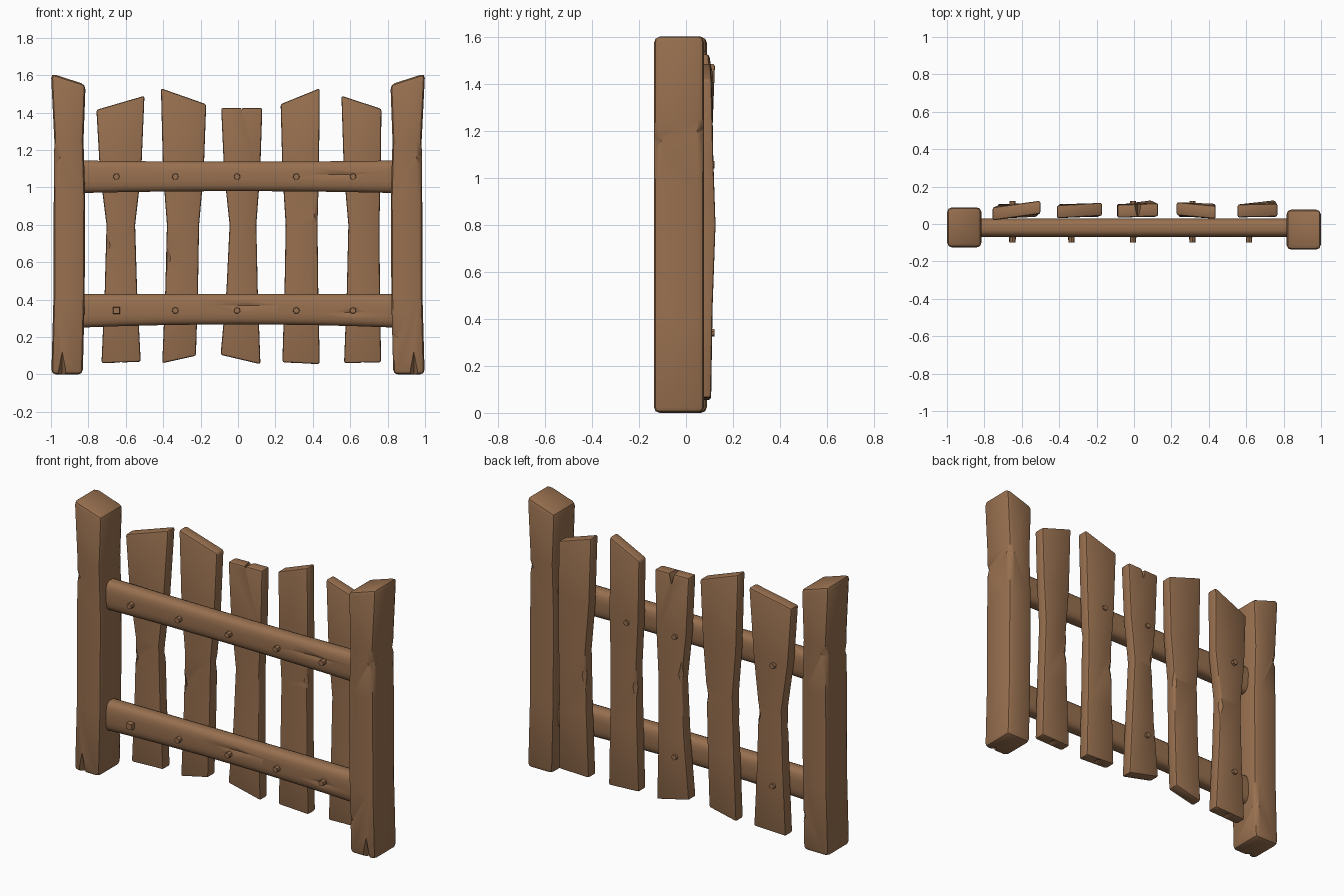
import bpy, bmesh, math, random
from mathutils import Vector, Matrix

if "Cube" in bpy.data.objects:
    bpy.data.objects.remove(bpy.data.objects["Cube"])

random.seed(4)
wood = bpy.data.materials.new("brown wood")
wood.diffuse_color = (0.314, 0.162, 0.079, 1)
wood.use_nodes = True
wood.node_tree.nodes["Principled BSDF"].inputs["Base Color"].default_value = wood.diffuse_color


def finish(ob):
    ob.data.materials.clear()
    ob.data.materials.append(wood)
    ob.data.shade_smooth()
    ob.data.set_sharp_from_angle(angle=math.radians(35))


def to_object(name, bm):
    bmesh.ops.recalc_face_normals(bm, faces=bm.faces[:])
    me = bpy.data.meshes.new(name)
    bm.to_mesh(me)
    bm.free()
    ob = bpy.data.objects.new(name, me)
    bpy.context.collection.objects.link(ob)
    return ob


def loft(name, sections):
    """Skin closed point loops that all have the same count."""
    bm = bmesh.new()
    loops = [[bm.verts.new(p) for p in s] for s in sections]
    n = len(loops[0])
    for a, b in zip(loops, loops[1:]):
        for i in range(n):
            bm.faces.new((a[i], a[(i + 1) % n], b[(i + 1) % n], b[i]))
    bm.faces.new(loops[0])
    bm.faces.new(loops[-1])
    return to_object(name, bm)


def carve(ob, nicks, bevel=0):
    """Soften the edges, then chip out diamond shaped nicks (centre, half size)."""
    cutters = []
    if bevel:
        m = ob.modifiers.new("soft edges", 'BEVEL')
        m.width, m.segments = bevel, 2
        m.limit_method, m.angle_limit = 'ANGLE', math.radians(40)
    for pos, size in nicks:
        bm = bmesh.new()
        bmesh.ops.create_cube(bm, size=2)
        bm.clear()
        tips = []
        for axis in range(3):
            for sign in (1, -1):
                p = Vector(pos)
                p[axis] += sign * size[axis]
                tips.append(bm.verts.new(p))
        bmesh.ops.convex_hull(bm, input=tips)
        cut = to_object("nick_cutter", bm)
        cut.hide_render = True
        cutters.append(cut)
        m = ob.modifiers.new("nick", 'BOOLEAN')
        m.operation, m.solver, m.object = 'DIFFERENCE', 'EXACT', cut
    dg = bpy.context.evaluated_depsgraph_get()
    dg.update()
    me = bpy.data.meshes.new_from_object(ob.evaluated_get(dg))
    ob.modifiers.clear()
    ob.data = me
    for c in cutters:
        bpy.data.objects.remove(c)
    finish(ob)


# Posts: mirrored, taller on the outside, with chipped corners and a split foot
for name, s, y in (("left_post", -1, -0.018), ("right_post", 1, -0.03)):
    rows = [(0.83, 0.998, 0, 0), (0.82, 0.987, 0.4, 0.4), (0.817, 0.985, 0.95, 0.95),
            (0.826, 0.982, 1.25, 1.25), (0.815, 1.0, 1.55, 1.61)]
    post = loft(name, [[(s * a, y - 0.107, za), (s * b, y - 0.107, zb),
                        (s * b, y + 0.107, zb), (s * a, y + 0.107, za)] for a, b, za, zb in rows])
    chip = (0.033, 0.033, 0.08)
    carve(post, [((s * 0.985, y - 0.107, 1.16), chip), ((s * 0.985, y + 0.107, 1.2), chip),
                 ((s * 0.82, y + s * -0.107, 0.2), chip),
                 ((s * 0.94, y - 0.11, 0), (0.025, 0.05, 0.13))], 0.025)

# Planks: left and right edge at foot, waist and head, then foot and head heights, head twist
planks = [
    ((-0.73, -0.52), (-0.703, -0.55), (-0.757, -0.50), (0.06, 0.068), (1.415, 1.49), 0.018),
    ((-0.405, -0.225), (-0.38, -0.208), (-0.412, -0.17), (0.06, 0.1), (1.53, 1.445), 0.007),
    ((-0.093, 0.12), (-0.045, 0.098), (-0.09, 0.13), (0.105, 0.055), (1.425, 1.425), 0.004),
    ((0.237, 0.437), (0.255, 0.425), (0.228, 0.437), (0.065, 0.055), (1.445, 1.53), -0.01),
    ((0.567, 0.765), (0.59, 0.756), (0.553, 0.767), (0.06, 0.065), (1.49, 1.42), 0.002),
]
for i, (foot, waist, head, z_foot, z_head, twist) in enumerate(planks):
    bow = 0.02 if i in (2, 4) else 0.003          # two planks bulge backwards on the right
    y = 0.072
    mid = [(f * 0.35 + w * 0.65) for f, w in zip(foot, waist)]
    upper = [(h * 0.65 + w * 0.35) for h, w in zip(head, waist)]
    rows = [(foot, z_foot, 0, 0), (mid, (0.45, 0.45), 0, bow / 3), (waist, (0.8, 0.8), 0, bow),
            (upper, (1.08, 1.08), -twist / 2, bow / 2), (head, z_head, -twist, twist)]
    t = 0.035
    plank = loft(f"plank_{i + 1}", [
        [(x[0], y + a - t, z[0]), (x[1], y + b - t, z[1]),
         (x[1], y + b + t, z[1]), (x[0], y + a + t, z[0])] for x, z, a, b in rows])
    nicks = [((waist[k], y + t * random.choice((-1, 1)), random.uniform(0.6, 0.9)),
              (0.02, 0.02, 0.08)) for k in (0, 1)]
    nicks.append((((foot[0] + foot[1]) / 2, y, min(z_foot) - 0.01), (0.05, 0.1, 0.025)))
    if i == 2:                                     # split head of the middle plank
        nicks.append(((0.02, y + 0.03, 1.435), (0.02, 0.09, 0.08)))
    carve(plank, nicks, 0.011)


# Rails: rounded bars between the posts, sagging or arching slightly
def rail(name, z, height, arch, grooves):
    sections = []
    for k in range(9):
        u = k / 4 - 1
        h = height / 2 - 0.008 * (1 - u * u)
        loop = []
        for i in range(20):
            a = math.tau * (i + 0.5) / 20
            c, s = math.cos(a), math.sin(a)
            loop.append((0.84 * u, -0.02 + 0.051 * math.copysign(abs(c) ** 0.65, c),
                         z + arch * (1 - u * u) + h * math.copysign(abs(s) ** 0.65, s)))
        sections.append(loop)
    carve(loft(name, sections), [((x, -0.074, gz), (w, 0.012, 0.025)) for x, gz, w in grooves])


rail("upper_rail", 1.057, 0.175, 0.002, [(0.55, 1.07, 0.2)])
rail("lower_rail", 0.34, 0.18, 0.009, [(0.05, 0.37, 0.24), (0.6, 0.33, 0.15)])


# Pegs through rails and planks, one of them square
def peg(name, x, z, y0, y1, sides=7, r=0.019):
    bm = bmesh.new()
    bmesh.ops.create_cone(bm, cap_ends=True, segments=sides, radius1=r, radius2=r * 0.85,
                          depth=abs(y1 - y0))
    turn = math.pi / 4 if sides == 4 else 0
    tilt = math.pi / 2 if y1 < y0 else -math.pi / 2
    bm.transform(Matrix.Translation((x, (y0 + y1) / 2, z)) @ Matrix.Rotation(tilt, 4, 'X')
                 @ Matrix.Rotation(turn, 4, 'Z'))
    finish(to_object(name, bm))


for level, z in (("upper", 1.058), ("lower", 0.342)):
    for i, x in enumerate((-0.65, -0.335, -0.005, 0.312, 0.615)):
        square = level == "lower" and i == 0
        peg(f"{level}_front_peg_{i + 1}", x, z, -0.05, -0.098,
            4 if square else 7, 0.028 if square else 0.019)
        if i in (0, 2) or (i == 3 and level == "upper"):
            peg(f"{level}_back_peg_{i + 1}", x, z, 0.07, 0.122)
